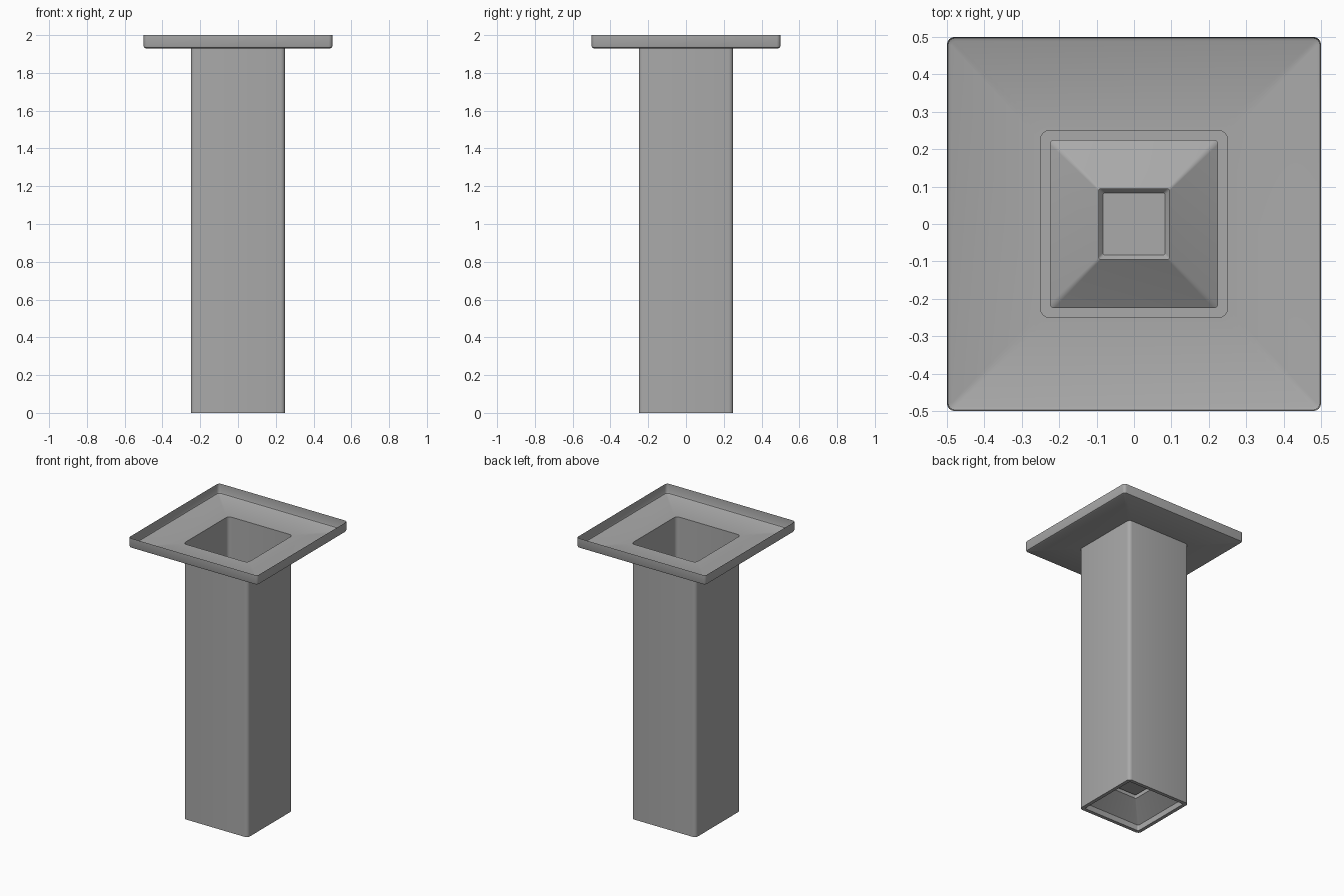
import bpy
import bmesh
from math import cos, sin, pi

cube = bpy.data.objects.get("Cube")
if cube:
    bpy.data.objects.remove(cube, do_unlink=True)

SEGMENTS = 4

grey = bpy.data.materials.new("plain grey")
grey.use_nodes = True
colour = (0.4, 0.4, 0.4, 1)
grey.diffuse_color = colour
grey.node_tree.nodes["Principled BSDF"].inputs["Base Color"].default_value = colour


def rounded_square(bm, half, radius, z):
    """Ring of vertices around a square with rounded corners."""
    ring = []
    for corner in range(4):
        mid = pi / 4 + corner * pi / 2
        cx = (half - radius) * (1 if cos(mid) > 0 else -1)
        cy = (half - radius) * (1 if sin(mid) > 0 else -1)
        for i in range(SEGMENTS + 1):
            a = corner * pi / 2 + i / SEGMENTS * pi / 2
            ring.append(bm.verts.new((cx + radius * cos(a), cy + radius * sin(a), z)))
    return ring


def sheet(name, profile, closed=False):
    """Thin skin through square rings given as (half width, corner radius, z)."""
    bm = bmesh.new()
    rings = [rounded_square(bm, *p) for p in profile]
    for a, b in zip(rings, rings[1:]):
        n = len(a)
        for i in range(n):
            j = (i + 1) % n
            bm.faces.new((a[i], b[i], b[j], a[j]))
    if closed:
        bm.faces.new(reversed(rings[-1]))
    mesh = bpy.data.meshes.new(name)
    bm.to_mesh(mesh)
    bm.free()
    mesh.materials.append(grey)
    obj = bpy.data.objects.new(name, mesh)
    bpy.context.collection.objects.link(obj)
    bpy.ops.object.select_all(action="DESELECT")
    obj.select_set(True)
    bpy.context.view_layer.objects.active = obj
    bpy.ops.object.shade_smooth_by_angle()
    return obj


# Shallow tray with a softened lower edge and a square opening
sheet("top_tray", [(0.5, 0.02, 2.0), (0.5, 0.02, 1.942), (0.497, 0.018, 1.934),
                   (0.488, 0.01, 1.93), (0.25, 0.025, 1.93)])

# Hollow square shaft
sheet("shaft", [(0.25, 0.025, 1.93), (0.25, 0.025, 0)])

# Bottom lip, raised hollow pyramid and small recessed cap
sheet("pyramid_base", [(0.25, 0.025, 0), (0.225, 0.012, 0), (0.225, 0.012, 0.04),
                       (0.095, 0.006, 0.135), (0.095, 0.006, 0.165),
                       (0.083, 0.006, 0.15)], closed=True)
